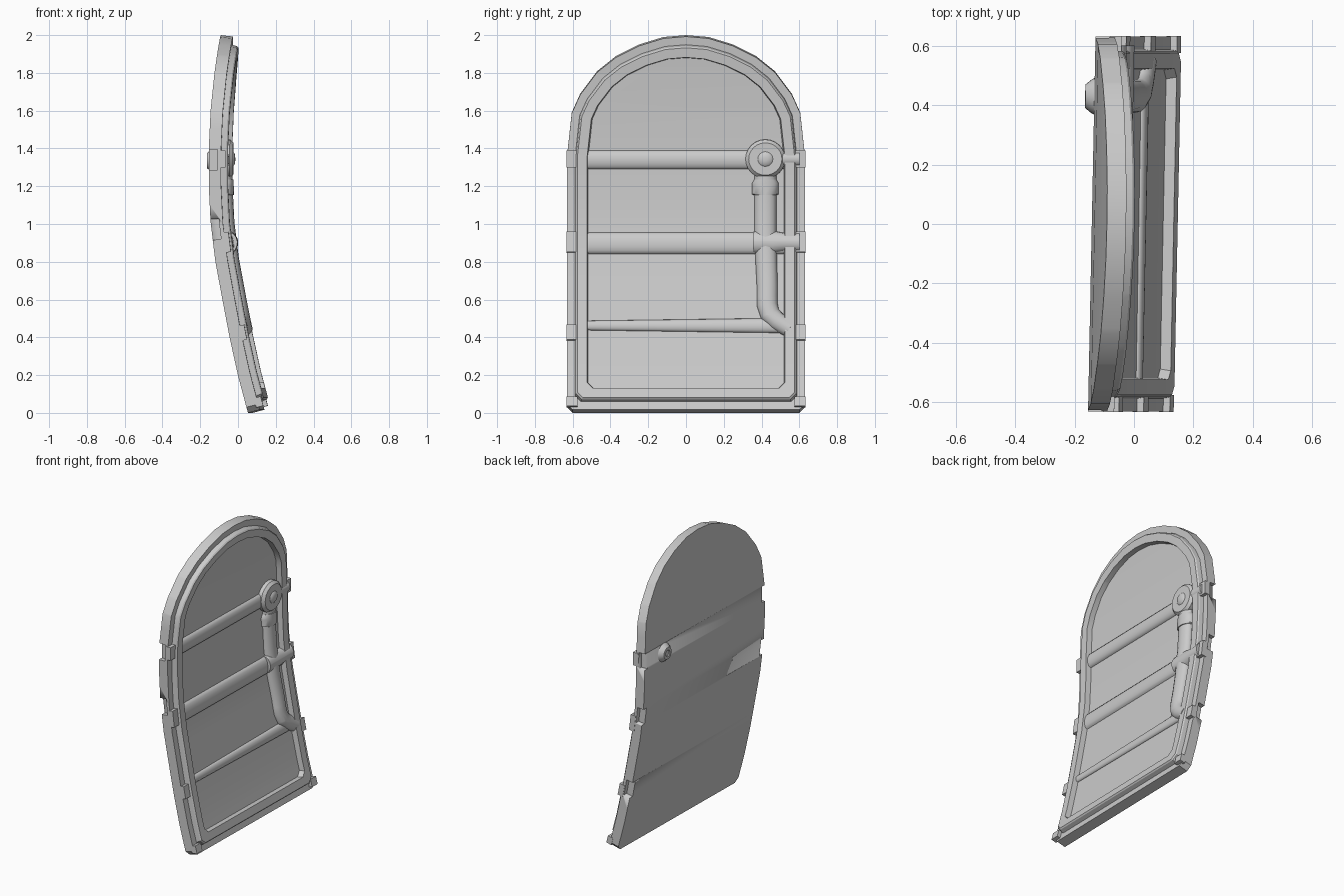
import bpy, bmesh, math
from mathutils import Vector

if "Cube" in bpy.data.objects:
    bpy.data.objects.remove(bpy.data.objects["Cube"])

grey = bpy.data.materials.new("plain_grey")
grey.use_nodes = True
grey.diffuse_color = (0.6, 0.6, 0.6, 1)
grey.node_tree.nodes["Principled BSDF"].inputs["Base Color"].default_value = (0.6, 0.6, 0.6, 1)

# Side curve of the outer skin: x at every 0.2 of height
CURVE = [.065, .012, -.032, -.07, -.107, -.132, -.142, -.142, -.133, -.115, -.091]
STEP = 0.2
SLAB, RIM = 0.065, 0.10


def skin(s):
    i = max(0, min(len(CURVE) - 2, int(s / STEP)))
    return CURVE[i] + (CURVE[i + 1] - CURVE[i]) * (s / STEP - i)


def warp(co):
    """Bend a point (depth, side, height) of the flat door onto the side curve."""
    t, y, s = co
    lo, hi = max(0, s - 0.1), min(2, s + 0.1)
    n = Vector((hi - lo, skin(lo) - skin(hi))).normalized()
    return Vector((skin(s) + t * n.x + 0.02 * y, y, s + t * n.y))


def finish(bm, name, smooth=35):
    """Slice across the height, bend and turn into a shaded object."""
    for k in range(1, 20):
        bmesh.ops.bisect_plane(bm, geom=bm.verts[:] + bm.edges[:] + bm.faces[:],
                               plane_co=(0, 0, k * 0.1), plane_no=(0, 0, 1))
    for v in bm.verts:
        v.co = warp(v.co)
    bmesh.ops.recalc_face_normals(bm, faces=bm.faces)
    mesh = bpy.data.meshes.new(name)
    bm.to_mesh(mesh)
    bm.free()
    mesh.materials.append(grey)
    ob = bpy.data.objects.new(name, mesh)
    bpy.context.collection.objects.link(ob)
    bpy.ops.object.select_all(action='DESELECT')
    ob.select_set(True)
    bpy.context.view_layer.objects.active = ob
    bpy.ops.object.shade_smooth_by_angle(angle=math.radians(smooth))
    return ob


def loft(rings, name, smooth=35):
    """Skin a list of equal point rings and cap both ends."""
    bm = bmesh.new()
    loops = [[bm.verts.new(p) for p in ring] for ring in rings]
    for a, b in zip(loops, loops[1:]):
        for i in range(len(a)):
            j = (i + 1) % len(a)
            bm.faces.new((a[i], a[j], b[j], b[i]))
    bm.faces.new(loops[0])
    bm.faces.new(loops[-1])
    return finish(bm, name, smooth)


def box(name, t, y, s):
    """Box from (low, high) ranges of depth, side and height."""
    return loft([[(t[0], y[a], s[b]) for a, b in ((0, 0), (1, 0), (1, 1), (0, 1))],
                 [(t[1], y[a], s[b]) for a, b in ((0, 0), (1, 0), (1, 1), (0, 1))]], name)


def pipe(name, path, depth, centre=SLAB, sides=16):
    """Flattened pipe through (side, height, radius) points."""
    rings = []
    for i, (y, s, r) in enumerate(path):
        a, b = path[max(0, i - 1)], path[min(len(path) - 1, i + 1)]
        d = Vector((b[0] - a[0], b[1] - a[1])).normalized()
        ring = []
        for k in range(sides):
            ang = math.tau * k / sides
            w = r * math.cos(ang)
            ring.append((centre + depth * math.sin(ang), y - d.y * w, s + d.x * w))
        rings.append(ring)
    return loft(rings, name, 40)


def lathe(name, y, s, profile, sides=24):
    """Turned part whose axis runs through the door: (radius, depth) points."""
    return loft([[(t, y + r * math.cos(math.tau * k / sides),
                   s + r * math.sin(math.tau * k / sides)) for k in range(sides)]
                 for r, t in profile], name)


# Arched outline, right half from the bottom corner to the crown
HALF = [(.63, 0), (.63, 1.36), (.605, 1.59), (.56, 1.69), (.47, 1.81),
        (.37, 1.89), (.25, 1.95), (.12, 1.99), (0, 2)]


def outline(inset, t, chamfer=0.03):
    pts = [Vector(p) for p in HALF + [(-y, z) for y, z in HALF[-2::-1]]]
    out = []
    for i, p in enumerate(pts):
        a = (p - pts[i - 1]).normalized()
        b = (pts[(i + 1) % len(pts)] - p).normalized()
        na, nb = Vector((-a.y, a.x)), Vector((-b.y, b.x))
        out.append(p + (na + nb) * inset / (1 + na.dot(nb)))
    first, last = out[0], out[-1]
    out = [first + Vector((0, chamfer))] + out[1:-1] + [
        last + Vector((0, chamfer)), last + Vector((chamfer, 0)), first - Vector((chamfer, 0))]
    return [(t, p.x, p.y) for p in out]


# Door: slab, stepped ledge, raised rim and recessed inner panel
door = loft([outline(0, 0), outline(0, SLAB), outline(.043, SLAB), outline(.048, RIM - .008),
             outline(.055, RIM), outline(.106, RIM), outline(.112, SLAB)], "door_panel", 30)

# Hinge and latch slots cut into the side edges
slots = [(-1, 1.34), (-1, .97), (1, 1.34), (1, .96), (1, .44)]
for side, s in slots:
    cutter = box("slot_cutter", (-.02, .045), sorted((side * .60, side * .66)), (s - .055, s + .055))
    cutter.hide_render = True
    mod = door.modifiers.new("slot", 'BOOLEAN')
    mod.operation, mod.solver, mod.object = 'DIFFERENCE', 'EXACT', cutter
    bpy.context.view_layer.objects.active = door
    bpy.ops.object.modifier_apply(modifier=mod.name)
    bpy.data.objects.remove(cutter)

# Small lugs on the ledge
for side, label in ((1, "left"), (-1, "right")):
    for i, (s, h) in enumerate(((.04, .025), (.41, .04), (.895, .055), (1.345, .045))):
        box(f"lug_{label}_{i + 1}", (.05, .088), sorted((side * .575, side * .632)), (s - h, s + h))

# Horizontal stiffening ribs
pipe("rib_upper", [(-.53, 1.34, .05), (.53, 1.34, .05)], .024)
pipe("rib_middle", [(-.53, .89, .058), (.53, .89, .058)], .024)
pipe("rib_lower", [(-.53, .45, .025), (.53, .45, .04)], .018)

# Locking rod with collar, joint and bent foot
pipe("lock_rod", [(.42, 1.26, .058), (.42, .92, .058), (.43, .66, .055), (.43, .56, .055),
                  (.445, .51, .053), (.48, .475, .05), (.55, .43, .045)], .04)
pipe("rod_collar", [(.42, 1.15, .06), (.42, 1.155, .07), (.42, 1.215, .07), (.42, 1.235, .058)], .046)
pipe("rod_joint", [(.355, .895, .055), (.37, .895, .062), (.46, .895, .062),
                   (.52, .895, .05), (.60, .895, .055)], .044)
pipe("lock_arm", [(.42, 1.345, .05), (.60, 1.345, .04)], .04)

# Round lock on the inside and its boss on the outside
lathe("lock_disc", .42, 1.345, [(.105, .055), (.105, .09), (.088, .108), (.04, .108),
                                (.03, .116), (.01, .119)])
lathe("outer_boss", .43, 1.335, [(.065, .005), (.055, -.012), (.04, -.03), (.022, -.031), (.018, -.026)])
